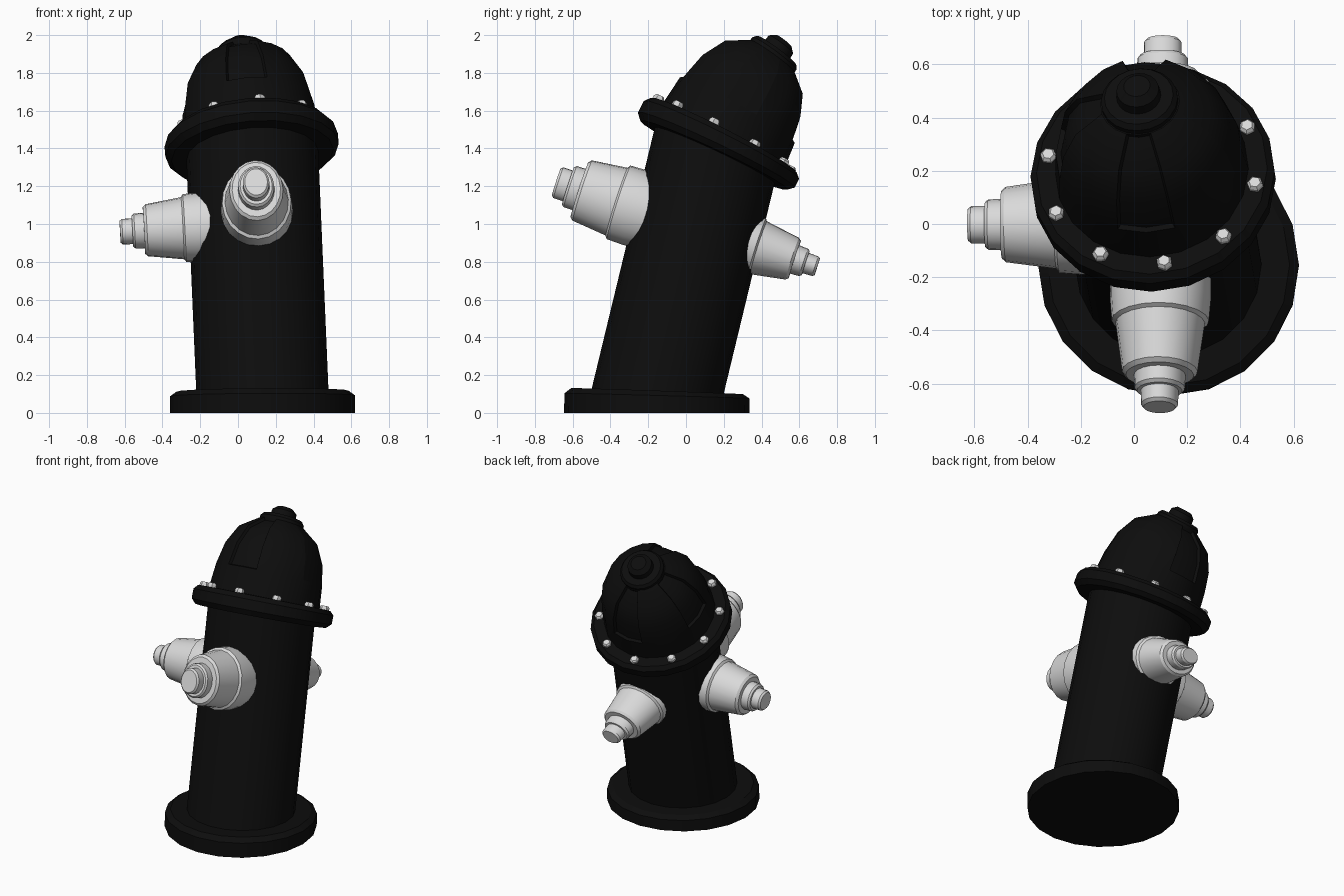
import bpy, bmesh, math
from mathutils import Matrix, Vector

if "Cube" in bpy.data.objects:
    bpy.data.objects.remove(bpy.data.objects["Cube"])

SIDES = 20
BEND_RADIUS = 3.18
FOOT = Vector((0.13, -0.155, 0))
LEAN = Vector((-0.174, 0.985, 0))     # direction the hydrant leans
ACROSS = Vector((0.985, 0.174, 0))


def material(name, value, roughness):
    m = bpy.data.materials.new(name)
    m.use_nodes = True
    color = (value, value, value, 1)
    m.diffuse_color = color
    node = m.node_tree.nodes["Principled BSDF"]
    node.inputs["Base Color"].default_value = color
    node.inputs["Roughness"].default_value = roughness
    return m


black = material("black_paint", 0.004, 0.6)
silver = material("pale_grey", 0.7, 0.5)


def bend(p):
    """Curve the upright model backwards along a circular arc."""
    angle = p.z / BEND_RADIUS
    reach = BEND_RADIUS - p.dot(LEAN)
    out = LEAN * (BEND_RADIUS - reach * math.cos(angle)) + ACROSS * p.dot(ACROSS)
    return FOOT + out + Vector((0, 0, reach * math.sin(angle)))


def lathe(bm, profile, sides=SIDES):
    """Turn (radius, height) pairs around z; cap both open ends."""
    rings = []
    for r, h in profile:
        rings.append([bm.verts.new((r * math.cos(2 * math.pi * i / sides),
                                    r * math.sin(2 * math.pi * i / sides), h))
                      for i in range(sides)])
    rows = []
    for low, high in zip(rings, rings[1:]):
        rows.append([bm.faces.new((low[i], low[(i + 1) % sides],
                                   high[(i + 1) % sides], high[i]))
                     for i in range(sides)])
    bm.faces.new(rings[0][::-1])
    bm.faces.new(rings[-1])
    return rows


def finish(bm, name, mat, place=Matrix()):
    bm.transform(place)
    for v in bm.verts:
        v.co = bend(v.co)
    bmesh.ops.recalc_face_normals(bm, faces=bm.faces)
    mesh = bpy.data.meshes.new(name)
    bm.to_mesh(mesh)
    bm.free()
    obj = bpy.data.objects.new(name, mesh)
    bpy.context.collection.objects.link(obj)
    mesh.materials.append(mat)
    bpy.ops.object.select_all(action='DESELECT')
    obj.select_set(True)
    bpy.context.view_layer.objects.active = obj
    bpy.ops.object.shade_smooth_by_angle(angle=math.radians(30))


def turned(name, profile, mat, place=Matrix(), sides=SIDES):
    bm = bmesh.new()
    lathe(bm, profile, sides)
    finish(bm, name, mat, place)


# Foot plate, barrel and cap flange
turned("base_plate", [(0.49, 0), (0.49, 0.09), (0.455, 0.115), (0.34, 0.115)], black)
turned("barrel", [(0.35, 0.10), (0.35, 1.43)], black)
turned("cap_flange", [(0.35, 1.41), (0.43, 1.41), (0.46, 1.44), (0.46, 1.50),
                      (0.435, 1.527), (0.34, 1.53)], black)

# Domed cap with four sunken panels
bm = bmesh.new()
rows = lathe(bm, [(0.365, 1.52), (0.35, 1.68), (0.322, 1.82), (0.262, 1.94), (0.15, 2.02)])
for q in range(4):
    mid = q * SIDES // 4
    panel = [row[(mid + k) % SIDES] for row in rows[1:] for k in (-1, 0)]
    bmesh.ops.inset_region(bm, faces=panel, thickness=0.008, depth=-0.018,
                           use_even_offset=True)
finish(bm, "dome_cap", black)

# Operating nut on top
turned("top_collar", [(0.145, 2.0), (0.145, 2.04), (0.13, 2.06), (0.07, 2.062)], black)
turned("top_nut", [(0.085, 2.05), (0.08, 2.10), (0.05, 2.125)], black)

# Three stepped outlets
OUTLET = [(0.19, 0.22), (0.19, 0.30), (0.183, 0.385), (0.168, 0.395), (0.142, 0.585),
          (0.128, 0.60), (0.097, 0.60), (0.095, 0.65), (0.085, 0.662),
          (0.071, 0.662), (0.07, 0.715), (0.06, 0.727)]
for name, heading in (("front_outlet", -90), ("right_outlet", 180), ("back_outlet", 90)):
    place = (Matrix.Translation((0, 0, 1.015))
             @ Matrix.Rotation(math.radians(heading), 4, 'Z')
             @ Matrix.Rotation(math.radians(90), 4, 'Y'))
    turned(name, OUTLET, silver, place)

# Ring of hexagonal bolts on the flange
for i in range(10):
    place = (Matrix.Rotation(math.radians(278 + 36 * i), 4, 'Z')
             @ Matrix.Translation((0.397, 0, 1.52)))
    turned(f"flange_bolt_{i + 1}", [(0.031, 0), (0.031, 0.022), (0.022, 0.034)],
           silver, place, 6)
